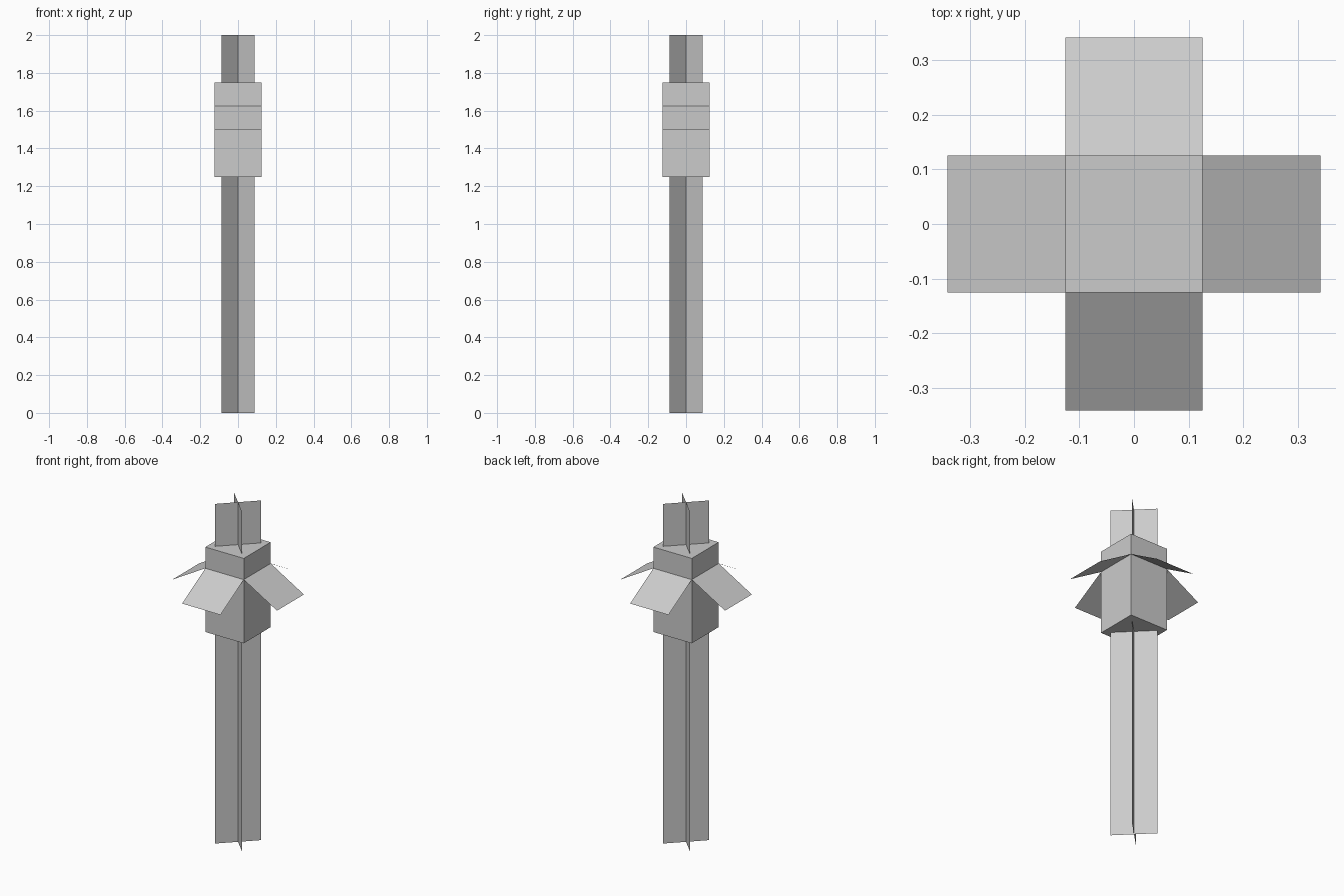
import bpy
from math import sin, cos, pi, radians
from mathutils import Matrix

if "Cube" in bpy.data.objects:
    bpy.data.objects.remove(bpy.data.objects["Cube"])


def make_mesh(name, verts, faces, angle=0.0):
    mesh = bpy.data.meshes.new(name)
    mesh.from_pydata(verts, [], faces)
    mesh.transform(Matrix.Rotation(angle, 4, 'Z'))
    obj = bpy.data.objects.new(name, mesh)
    bpy.context.collection.objects.link(obj)
    return obj


HALF = 0.125      # half width of stem panels, pod and leaves
HEIGHT = 2.0

# Stem: two thin panels crossing on the diagonals
for i in range(2):
    make_mesh(f"stem_panel_{i + 1}",
              [(-HALF, 0, 0), (HALF, 0, 0), (HALF, 0, HEIGHT), (-HALF, 0, HEIGHT)],
              [(0, 1, 2, 3)], pi / 4 + i * pi / 2)

# Pod: upright block around the upper stem
bpy.ops.mesh.primitive_cube_add(size=1, location=(0, 0, 1.5))
pod = bpy.context.object
pod.name = "pod"
pod.scale = (2 * HALF, 2 * HALF, 0.5)
bpy.ops.object.transform_apply(location=False, rotation=False, scale=True)

# Leaves: one thin drooping flap per side of the pod
slope = radians(30)
hinge_z, length = 1.625, 0.25
tip_y = -HALF - length * cos(slope)
tip_z = hinge_z - length * sin(slope)
for i, side in enumerate(("front", "right", "back", "left")):
    make_mesh(f"leaf_{side}",
              [(-HALF, tip_y, tip_z), (HALF, tip_y, tip_z),
               (HALF, -HALF, hinge_z), (-HALF, -HALF, hinge_z)],
              [(0, 1, 2, 3)], i * pi / 2)
